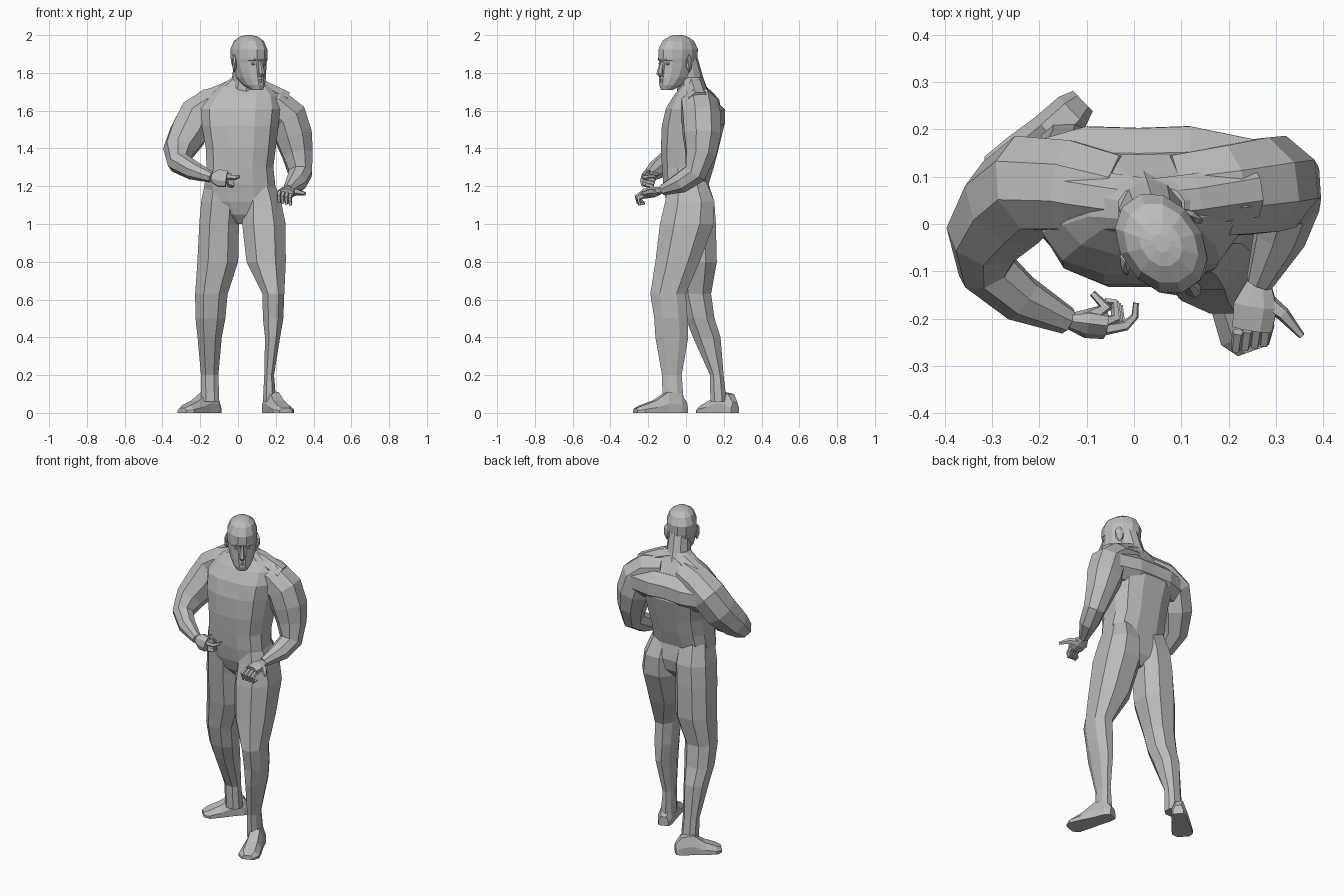
import bpy
import bmesh
from math import cos, sin, pi, radians, copysign
from mathutils import Vector, Matrix

if "Cube" in bpy.data.objects:
    bpy.data.objects.remove(bpy.data.objects["Cube"])

GREY = (0.5, 0.5, 0.5, 1)
clay = bpy.data.materials.new("plain grey")
clay.use_nodes = True
clay.diffuse_color = GREY
clay.node_tree.nodes["Principled BSDF"].inputs["Base Color"].default_value = GREY


def finish(name, bm, matrix=None):
    """Turn a bmesh into a flat-shaded object."""
    if matrix:
        bmesh.ops.transform(bm, matrix=matrix, verts=bm.verts)
    bmesh.ops.recalc_face_normals(bm, faces=bm.faces)
    mesh = bpy.data.meshes.new(name)
    bm.to_mesh(mesh)
    bm.free()
    mesh.materials.append(clay)
    obj = bpy.data.objects.new(name, mesh)
    bpy.context.collection.objects.link(obj)
    return obj


def skin(name, rings, matrix=None):
    """Bridge a list of equal-sized point rings and cap both ends."""
    bm = bmesh.new()
    loops = [[bm.verts.new(p) for p in ring] for ring in rings]
    for low, high in zip(loops, loops[1:]):
        for i in range(len(low)):
            j = (i + 1) % len(low)
            bm.faces.new((low[i], low[j], high[j], high[i]))
    bm.faces.new(loops[0])
    bm.faces.new(loops[-1])
    return finish(name, bm, matrix)


def oval(centre, u, v, sides, boxy=1.0):
    """Ring of points filling the box u by v; boxy below one squares it off."""
    angles = [2 * pi * (i + 0.5) / sides for i in range(sides)]
    xs = [copysign(abs(cos(a)) ** boxy, cos(a)) for a in angles]
    ys = [copysign(abs(sin(a)) ** boxy, sin(a)) for a in angles]
    return [Vector(centre) + u * (x / max(xs)) + v * (y / max(ys))
            for x, y in zip(xs, ys)]


def stack(name, rows, sides=10, boxy=0.85, matrix=None):
    """Horizontal rings: x, y, z, half width, half depth."""
    rings = [oval((x, y, z), Vector((rx, 0, 0)), Vector((0, ry, 0)), sides, boxy)
             for x, y, z, rx, ry in rows]
    return skin(name, rings, matrix)


def tube(name, rows, sides=8, flat=1.0, up=(0, 0, 1), matrix=None):
    """Rings square to a path of x, y, z, radius; flat scales one axis."""
    pts = [Vector(r[:3]) for r in rows]
    rings, old, u = [], None, Vector(up)
    for i, p in enumerate(pts):
        before = (p - pts[i - 1]).normalized() if i else Vector()
        after = (pts[i + 1] - p).normalized() if i + 1 < len(pts) else Vector()
        t = (before + after).normalized()
        if old:
            u = old.rotation_difference(t) @ u
        u = (u - t * u.dot(t)).normalized()
        old, r = t, rows[i][3]
        rings.append(oval(p, u * r * flat, t.cross(u) * r, sides))
    return skin(name, rings, matrix)


def fuse(base, parts):
    """Merge overlapping parts into one continuous surface."""
    for part in parts:
        union = base.modifiers.new("union", "BOOLEAN")
        union.operation = "UNION"
        union.solver = "EXACT"
        union.use_self = True
        union.object = part
        graph = bpy.context.evaluated_depsgraph_get()
        mesh = bpy.data.meshes.new_from_object(base.evaluated_get(graph))
        base.modifiers.clear()
        base.data = mesh
        bpy.data.objects.remove(part)


# Torso from crotch to neck base
body = stack("body", [
    (.02, .02, 1, .03, .06), (.02, .02, 1.05, .11, .1),
    (.02, .015, 1.12, .18, .12), (.01, 0, 1.21, .187, .12),
    (.01, .01, 1.3, .177, .137), (.015, .02, 1.4, .185, .153),
    (.012, .037, 1.52, .203, .165), (.015, .035, 1.61, .21, .142),
    (.03, .035, 1.68, .18, .1), (.035, .04, 1.73, .13, .065),
    (.037, .03, 1.775, .07, .05)], 12, 0.75)
neck = tube("neck", [(.03, .035, 1.69, .08), (.037, .02, 1.76, .07),
                     (.045, -.005, 1.87, .064)], 10)

# Upper back and the slope from neck to shoulders
upper_back = tube("upper_back", [
    (-.2, .085, 1.56, .09), (-.09, .115, 1.565, .092), (.01, .113, 1.57, .09),
    (.11, .115, 1.565, .092), (.24, .09, 1.56, .09)], 8)
trapezius = tube("trapezius", [
    (-.17, .07, 1.645, .058), (-.035, .05, 1.705, .055), (.037, .04, 1.735, .055),
    (.12, .05, 1.708, .055), (.245, .07, 1.645, .058)], 8)

# Legs: the left one stands forward, the right one back
left_leg = stack("left_leg", [
    (.11, .005, 1.24, .075, .095), (.128, .02, 1.12, .1, .13),
    (.137, .005, 1, .115, .143), (.149, -.045, .8, .104, .117),
    (.187, -.095, .63, .058, .094), (.186, -.08, .5, .054, .088),
    (.183, -.075, .4, .04, .087), (.165, -.075, .2, .026, .052),
    (.167, -.068, .06, .035, .056)], 8)
right_leg = stack("right_leg", [
    (-.08, .01, 1.24, .09, .1), (-.09, .03, 1.12, .105, .12),
    (-.1, .04, 1, .105, .118), (-.107, .053, .8, .108, .11),
    (-.141, .05, .63, .086, .083), (-.146, .075, .5, .079, .076),
    (-.15, .11, .4, .064, .073), (-.15, .163, .2, .046, .036),
    (-.147, .172, .06, .048, .043)], 8)


def foot(name, heel, yaw, length):
    """Wedge foot: share of length from heel, half width, height."""
    rings = []
    for d, w, h in [(0, .03, .055), (.12, .042, .1), (.38, .046, .11),
                    (.63, .055, .065), (.88, .06, .04), (1, .035, .025)]:
        outline = [(-w, 0), (w, 0), (w, h * .45), (w * .55, h),
                   (-w * .55, h), (-w, h * .45)]
        rings.append([Vector((x, -d * length, z)) for x, z in outline])
    return skin(name, rings, Matrix.Translation(heel) @ Matrix.Rotation(yaw, 4, "Z"))


left_foot = foot("left_foot", (.155, 0, 0), radians(20), .285)
right_foot = foot("right_foot", (-.108, .26, 0), radians(-46), .262)

# Arms from collarbone to wrist
left_arm = tube("left_arm", [
    (.08, .06, 1.65, .085), (.19, .07, 1.625, .095), (.262, .08, 1.565, .1),
    (.292, .085, 1.47, .098), (.315, .078, 1.37, .08), (.33, .048, 1.268, .061),
    (.308, -.025, 1.22, .053), (.265, -.125, 1.18, .027)], 8)
right_arm = tube("right_arm", [
    (-.04, .06, 1.65, .085), (-.135, .08, 1.625, .095), (-.215, .085, 1.57, .1),
    (-.262, .045, 1.48, .098), (-.312, -.025, 1.39, .08), (-.312, -.095, 1.325, .058),
    (-.24, -.157, 1.285, .048), (-.14, -.205, 1.247, .027)], 8)


def hand(side, wrist, knuckles, across, curl, thumb):
    """Rounded palm, four curled fingers and a thumb."""
    wrist, knuckles = Vector(wrist), Vector(knuckles)
    across, curl = Vector(across), Vector(curl)
    ahead = knuckles - wrist
    palm = tube(side + "_palm", [(*wrist, .024), (*wrist.lerp(knuckles, .5), .046),
                                 (*knuckles, .042)], 8, .6, curl)
    for k, finger in enumerate(("index", "middle", "ring", "little")):
        base = knuckles + across * (k - 1.5)
        bend = base + ahead * .3 + curl * .3
        tip = bend + curl * .7 - ahead * .12
        tube(f"{side}_{finger}_finger", [(*base, .012), (*bend, .011),
             (*tip, .009), (*(tip - ahead * .25), .007)], 5)
    tube(side + "_thumb", [(*p, r) for p, r in zip(thumb, (.02, .015, .007))], 5)
    return palm


left_palm = hand(
    "left", (.265, -.12, 1.18), (.25, -.222, 1.16), (-.02, -.004, .004),
    (0, -.01, -.045), [(.275, -.16, 1.165), (.315, -.19, 1.17), (.355, -.237, 1.16)])
right_palm = hand(
    "right", (-.14, -.205, 1.247), (-.06, -.215, 1.238), (.004, -.004, -.016),
    (.01, .045, -.012), [(-.1, -.2, 1.26), (-.06, -.175, 1.262), (-.088, -.146, 1.262)])
tube("right_pointing_finger", [(-.06, -.222, 1.25, .013), (-.018, -.215, 1.245, .011),
                               (.002, -.195, 1.25, .008), (.004, -.167, 1.252, .006)], 5)

# Head, built facing forward and then turned to its left
turn = Matrix.Translation((.06, -.045, 0)) @ Matrix.Rotation(radians(35), 4, "Z")
head_rows = [(0, (back - front) / 2, z, w, (back + front) / 2) for z, front, back, w in [
    (1.71, .1, -.04, .03), (1.735, .108, .02, .05), (1.775, .105, .075, .067),
    (1.825, .1, .095, .077), (1.855, .1, .108, .081), (1.875, .107, .112, .083),
    (1.925, .106, .115, .083), (1.97, .083, .093, .068), (1.993, .045, .055, .04),
    (2, .015, .025, .015)]]
head = stack("head", head_rows, 12, 0.95, turn)
tube("nose", [(0, -.096, 1.865, .008), (0, -.106, 1.835, .012),
              (0, -.113, 1.8, .018), (0, -.1, 1.787, .014)], 6, matrix=turn)
for name, z, reach in (("upper_lip", 1.768, .022), ("lower_lip", 1.755, .019)):
    tube(name, [(-reach, -.094, z, .004), (0, -.104, z, .008),
                (reach, -.094, z, .004)], 5, matrix=turn)

# Paired brows, eyes and ears
for name, sign in (("left", 1), ("right", -1)):
    tube(name + "_brow", [(sign * .008, -.1, 1.868, .007),
         (sign * .035, -.093, 1.873, .009), (sign * .06, -.072, 1.868, .006)],
         5, matrix=turn)
    for part, spot, size in (("_eye", (.034, -.086, 1.848), (.015, .012, .009)),
                             ("_ear", (.086, .015, 1.85), (.012, .03, .05))):
        bm = bmesh.new()
        bmesh.ops.create_icosphere(bm, subdivisions=1, radius=1)
        spin = Matrix.Rotation(sign * .45 if part == "_ear" else 0, 3, "Z")
        place = Vector((sign * spot[0], spot[1], spot[2]))
        finish(name + part, bm, turn @ Matrix.LocRotScale(place, spin, Vector(size)))

fuse(body, [upper_back, trapezius, left_leg, right_leg, left_arm, right_arm, neck,
            head, left_foot, right_foot, left_palm, right_palm])
